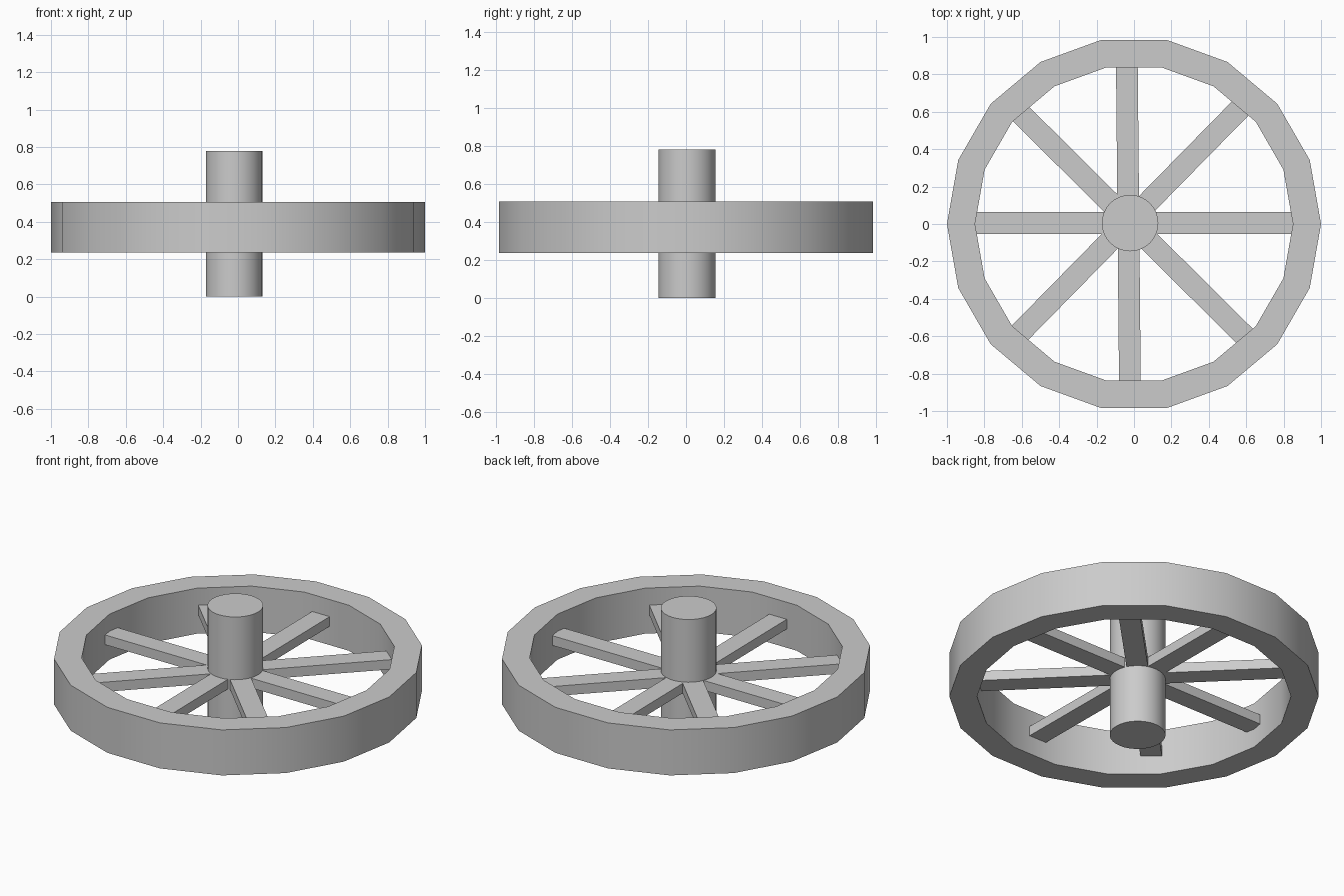
import bpy, bmesh, math
from mathutils import Vector

if "Cube" in bpy.data.objects:
    bpy.data.objects.remove(bpy.data.objects["Cube"])


def finish(name, bm, smooth=True):
    bmesh.ops.recalc_face_normals(bm, faces=bm.faces)
    mesh = bpy.data.meshes.new(name)
    bm.to_mesh(mesh)
    bm.free()
    obj = bpy.data.objects.new(name, mesh)
    bpy.context.collection.objects.link(obj)
    if smooth:
        bpy.ops.object.select_all(action='DESELECT')
        obj.select_set(True)
        bpy.context.view_layer.objects.active = obj
        bpy.ops.object.shade_smooth_by_angle(angle=math.radians(30))
    return obj


def ring(name, sides, profile):
    """Closed (radius, z) profile swept round the z axis."""
    bm = bmesh.new()
    loops = []
    for i in range(sides):
        a = math.tau * i / sides
        loops.append([bm.verts.new((r * math.cos(a), r * math.sin(a), z))
                      for r, z in profile])
    n = len(profile)
    for i in range(sides):
        p, q = loops[i], loops[(i + 1) % sides]
        for j in range(n):
            k = (j + 1) % n
            bm.faces.new((p[j], q[j], q[k], p[k]))
    return finish(name, bm)


def spoke_bar(name, start, end, width, z0, z1):
    """Box between two points in plan."""
    a, b = Vector(start), Vector(end)
    d = (b - a).normalized()
    a, b = a - d * 0.03, b + d * 0.03  # tuck the ends into the rim
    side = Vector((-d.y, d.x)) * width / 2
    bm = bmesh.new()
    base = [bm.verts.new((p.x, p.y, z0))
            for p in (a - side, b - side, b + side, a + side)]
    face = bm.faces.new(base)
    top = bmesh.ops.extrude_face_region(bm, geom=[face])
    verts = [g for g in top["geom"] if isinstance(g, bmesh.types.BMVert)]
    bmesh.ops.translate(bm, verts=verts, vec=(0, 0, z1 - z0))
    return finish(name, bm, smooth=False)


# Rim: 18-sided flat band
ring("rim", 18, [(1.0, 0.235), (1.0, 0.507), (0.85, 0.507), (0.85, 0.235)])

# Hub: tall cylinder, slightly off centre
hub_bm = bmesh.new()
bmesh.ops.create_cone(hub_bm, cap_ends=True, segments=32,
                      radius1=0.151, radius2=0.151, depth=0.78)
hub = finish("hub", hub_bm)
hub.location = (-0.021, 0.005, 0.39)

# Spokes: four bars crossing through the hub
bars = [
    ((-0.84, 0.005), (0.845, 0.005)),
    ((-0.606, -0.578), (0.57, 0.62)),
    ((-0.022, -0.837), (-0.038, 0.837)),
    ((-0.604, 0.588), (0.593, -0.60)),
]
for i, (s, e) in enumerate(bars):
    spoke_bar(f"spoke_bar_{i + 1}", s, e, 0.116, 0.347, 0.405)
